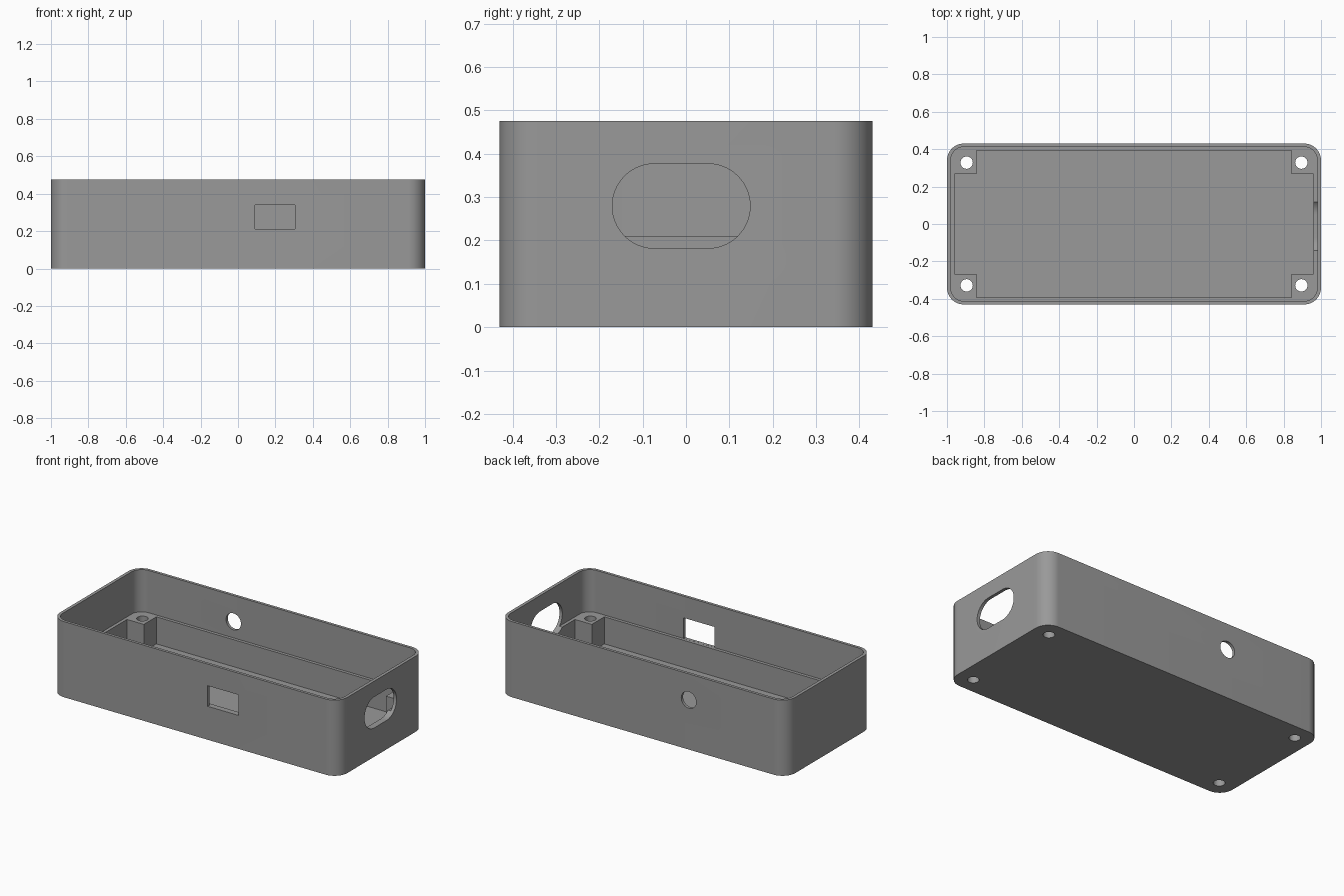
import bpy, bmesh, math

if "Cube" in bpy.data.objects:
    bpy.data.objects.remove(bpy.data.objects["Cube"])

H, LEDGE, FLOOR = 0.476, 0.21, 0.04

grey = bpy.data.materials.new("grey plastic")
grey.diffuse_color = (0.32, 0.32, 0.32, 1)
grey.use_nodes = True
grey.node_tree.nodes["Principled BSDF"].inputs["Base Color"].default_value = grey.diffuse_color


def rounded(hw, hh, r, cx=0, cy=0, n=16):
    """Outline of a rounded rectangle, counter-clockwise."""
    pts = []
    for k, (sx, sy) in enumerate(((1, 1), (-1, 1), (-1, -1), (1, -1))):
        for i in range(n + 1):
            a = math.pi / 2 * (k + i / n)
            pts.append((cx + sx * (hw - r) + r * math.cos(a),
                        cy + sy * (hh - r) + r * math.sin(a)))
    return pts


def box(x0, x1, y0, y1):
    return [(x0, y0), (x1, y0), (x1, y1), (x0, y1)]


def prism(name, outline, lo, hi, axis="z"):
    """Extrude an outline along an axis; outlines are (x,y), (x,z) or (y,z)."""
    place = {"z": lambda u, v, w: (u, v, w),
             "y": lambda u, v, w: (u, w, v),
             "x": lambda u, v, w: (w, u, v)}[axis]
    bm = bmesh.new()
    f = bm.faces.new([bm.verts.new(place(u, v, lo)) for u, v in outline])
    ext = bmesh.ops.extrude_face_region(bm, geom=[f])["geom"]
    bmesh.ops.translate(bm, vec=place(0, 0, hi - lo),
                        verts=[e for e in ext if isinstance(e, bmesh.types.BMVert)])
    bmesh.ops.remove_doubles(bm, verts=bm.verts, dist=1e-5)
    bmesh.ops.recalc_face_normals(bm, faces=bm.faces)
    me = bpy.data.meshes.new(name)
    bm.to_mesh(me)
    bm.free()
    me.materials.append(grey)
    ob = bpy.data.objects.new(name, me)
    bpy.context.collection.objects.link(ob)
    return ob


# Outer body
case = prism("case", rounded(1, 0.43, 0.09), 0, H)

# Lower cavity: a plus-shaped plan that leaves the four corner posts
X, Y, PX, PY = 0.96, 0.392, 0.843, 0.267
plan = [(PX, PY), (PX, Y), (-PX, Y), (-PX, PY), (-X, PY), (-X, -PY),
        (-PX, -PY), (-PX, -Y), (PX, -Y), (PX, -PY), (X, -PY), (X, PY)]

cutters = [
    # Upper cavity with thin wall, above the ledge
    prism("upper_cavity_cutter", rounded(0.98, 0.412, 0.07), LEDGE, H + 0.1),
    prism("lower_cavity_cutter", plan, FLOOR, LEDGE + 0.05),
    # Cable slot, switch window and round jack hole
    prism("slot_cutter", rounded(0.159, 0.0975, 0.0974, -0.011, 0.2795), 0.9, 1.1, "x"),
    prism("window_cutter", box(0.09, 0.305, LEDGE + 0.0005, 0.34), -0.5, -0.38, "y"),
    prism("jack_hole_cutter", rounded(0.052, 0.052, 0.0519, -0.32, 0.312), 0.38, 0.5, "y"),
]
# Screw holes through the posts
for sx in (-1, 1):
    for sy in (-1, 1):
        cutters.append(prism("screw_hole_cutter",
                             rounded(0.033, 0.033, 0.0329, 0.895 * sx, 0.328 * sy, 8),
                             -0.1, LEDGE + 0.05))

bpy.context.view_layer.objects.active = case
case.select_set(True)
for c in cutters:
    mod = case.modifiers.new(c.name, "BOOLEAN")
    mod.operation, mod.solver, mod.object = "DIFFERENCE", "EXACT", c
    bpy.ops.object.modifier_apply(modifier=mod.name)
    bpy.data.objects.remove(c, do_unlink=True)

bpy.ops.object.shade_smooth_by_angle(angle=math.radians(30))
